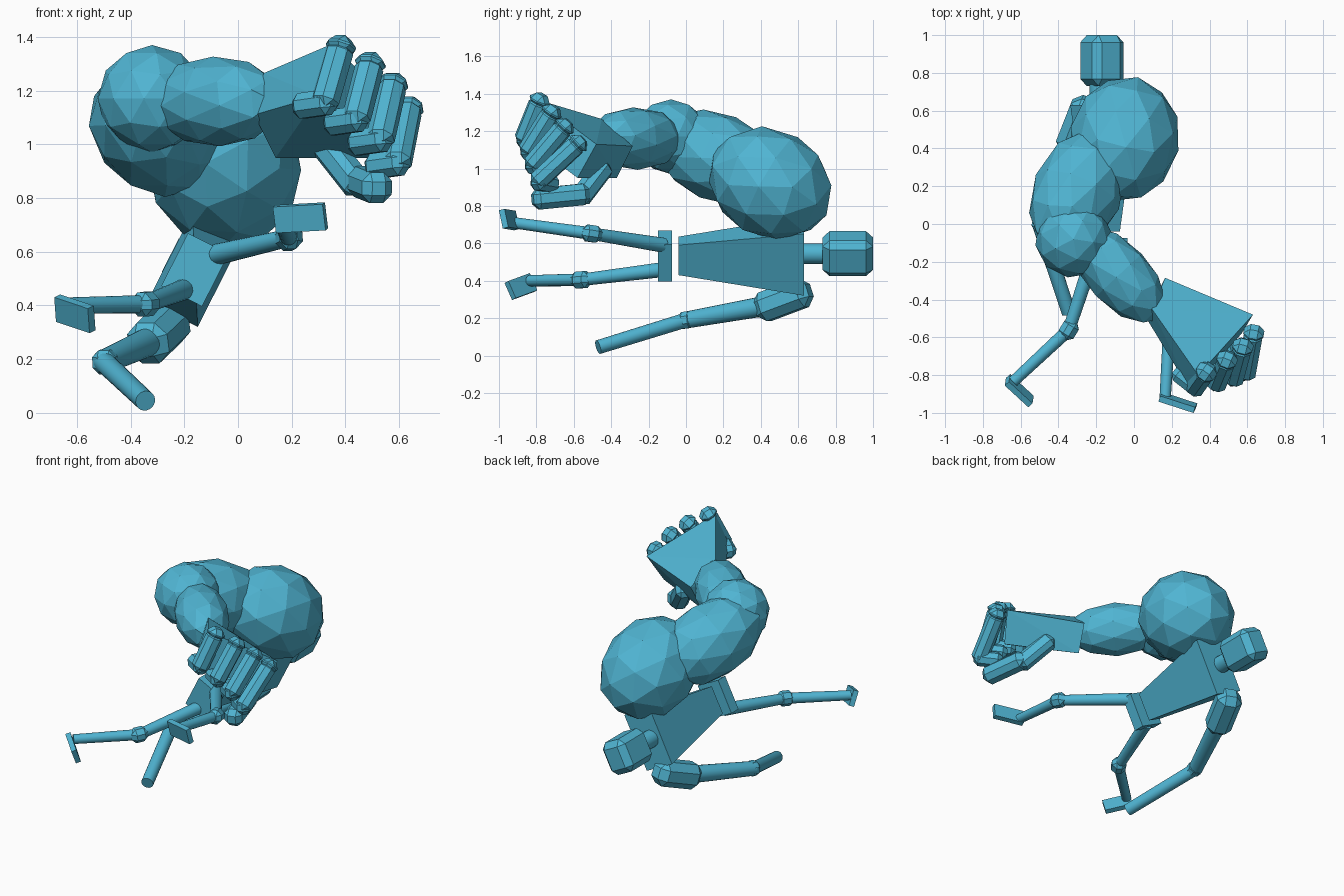
import bpy
import bmesh
import math
from mathutils import Matrix, Vector as V

if "Cube" in bpy.data.objects:
    bpy.data.objects.remove(bpy.data.objects["Cube"])

blue = bpy.data.materials.new("sky_blue")
blue.use_nodes = True
blue.diffuse_color = (0.08, 0.46, 0.65, 1)
blue.node_tree.nodes["Principled BSDF"].inputs["Base Color"].default_value = blue.diffuse_color

# Body frame: the figure lies on its side, head toward +y
SIDE = V((0.45, 0, 0.89)).normalized()
DEPTH = V((0.89, 0, -0.45)).normalized()
CORE = V((-0.16, 0, 0.533))


def finish(name, bm):
    bmesh.ops.recalc_face_normals(bm, faces=bm.faces)
    mesh = bpy.data.meshes.new(name)
    bm.to_mesh(mesh)
    bm.free()
    mesh.materials.append(blue)
    ob = bpy.data.objects.new(name, mesh)
    bpy.context.collection.objects.link(ob)
    return ob


def frame(center, axis, up):
    """Matrix with z along the axis and x as near to up as possible."""
    z = V(axis).normalized()
    x = (V(up) - z * z.dot(V(up))).normalized()
    return Matrix.Translation(center) @ Matrix((x, z.cross(x), z)).transposed().to_4x4()


def block(name, a, b, width, depth, bevel=0.0, up=(0, 0, 1)):
    """Box running from a to b, with chamfered edges if asked."""
    a, b = V(a), V(b)
    bm = bmesh.new()
    bmesh.ops.create_cube(bm, size=1)
    bmesh.ops.scale(bm, vec=(width, depth, (b - a).length), verts=bm.verts)
    if bevel:
        bmesh.ops.bevel(bm, geom=bm.edges[:], offset=bevel, segments=1,
                        affect='EDGES', clamp_overlap=True)
    bm.transform(frame((a + b) / 2, b - a, up))
    finish(name, bm)


def rod(name, a, b, r1, r2):
    a, b = V(a), V(b)
    bm = bmesh.new()
    bmesh.ops.create_cone(bm, cap_ends=True, segments=20, radius1=r1,
                          radius2=r2, depth=(b - a).length)
    bm.transform(frame((a + b) / 2, b - a, (0.1, 0, 1)))
    ob = finish(name, bm)
    bpy.ops.object.select_all(action='DESELECT')
    ob.select_set(True)
    bpy.context.view_layer.objects.active = ob
    bpy.ops.object.shade_smooth_by_angle(angle=math.radians(35))


def muscle(name, center, axis, half_length, radius):
    bm = bmesh.new()
    bmesh.ops.create_icosphere(bm, subdivisions=2, radius=1)
    bmesh.ops.scale(bm, vec=(radius, radius, half_length), verts=bm.verts)
    bm.transform(frame(center, axis, (0.1, 0.2, 1)))
    finish(name, bm)


def hull(name, points):
    bm = bmesh.new()
    for p in points:
        bm.verts.new(p)
    bmesh.ops.convex_hull(bm, input=bm.verts[:])
    bmesh.ops.dissolve_limit(bm, angle_limit=0.05, verts=bm.verts[:], edges=bm.edges[:])
    finish(name, bm)


def body_slab(name, *sections):
    """Tapered slab from (y, half side, half depth) sections."""
    hull(name, [CORE + V((0, y, 0)) + SIDE * hs * i + DEPTH * hd * j
                for y, hs, hd in sections for i in (-1, 1) for j in (-1, 1)])


# Head, neck, trunk
block("head", (-0.17, 0.73, 0.545), (-0.17, 1.0, 0.545), 0.215, 0.185, 0.038, up=SIDE)
rod("neck", (-0.18, 0.58, 0.545), (-0.18, 0.76, 0.545), 0.055, 0.055)
body_slab("torso", (-0.04, 0.09, 0.05), (0.63, 0.185, 0.105))
body_slab("pelvis", (-0.15, 0.11, 0.085), (-0.075, 0.11, 0.085))

# Slim arm
elbow = (-0.5, 0.0, 0.19)
block("slim_shoulder", (-0.24, 0.66, 0.35), (-0.35, 0.38, 0.245), 0.16, 0.16, 0.045)
rod("slim_upper_arm", (-0.32, 0.45, 0.27), elbow, 0.055, 0.045)
block("slim_elbow", (-0.485, 0.04, 0.195), (-0.505, -0.04, 0.185), 0.09, 0.09, 0.025)
rod("slim_forearm", elbow, (-0.345, -0.47, 0.045), 0.04, 0.038)


# Legs with flat feet
def leg(side, hip, knee, ankle, heel, toe, foot_up):
    hip, knee, ankle = V(hip), V(knee), V(ankle)
    along = (ankle - hip).normalized() * 0.055
    rod(side + "_thigh", hip, knee, 0.04, 0.033)
    block(side + "_knee", knee - along, knee + along, 0.09, 0.09, 0.028)
    rod(side + "_shin", knee, ankle, 0.034, 0.03)
    block(side + "_foot", heel, toe, 0.1, 0.032, up=foot_up)


leg("left", (-0.08, -0.12, 0.59), (0.19, -0.505, 0.652), (0.165, -0.92, 0.71),
    (0.14, -0.915, 0.722), (0.325, -0.975, 0.732), (0, -0.25, 1))
leg("right", (-0.2, -0.12, 0.46), (-0.345, -0.56, 0.405), (-0.64, -0.835, 0.4),
    (-0.67, -0.825, 0.39), (-0.545, -0.94, 0.348), (-0.2, -0.3, 1))

# Giant arm
muscle("giant_shoulder", (-0.05, 0.45, 0.92), (0.15, 0.8, -0.45), 0.35, 0.292)
muscle("giant_upper_arm", (-0.3, 0.17, 1.06), (-0.35, -0.85, 0.33), 0.365, 0.238)
muscle("giant_elbow", (-0.32, -0.08, 1.17), (0, 0, 1), 0.2, 0.205)
muscle("giant_forearm", (-0.08, -0.27, 1.16), (0.68, -0.73, 0), 0.32, 0.168)

# Giant palm, narrow at the wrist
hull("giant_palm", [(0.165, -0.285, 1.12), (0.095, -0.45, 1.265),
                    (0.06, -0.49, 1.11), (0.14, -0.37, 0.95),
                    (0.63, -0.48, 1.13), (0.34, -0.8, 1.37),
                    (0.3, -0.885, 1.18), (0.57, -0.58, 0.95)])

# Curled fingers, fanned in a shallow arc along the knuckle line
first_knuckle, last_knuckle = V((0.385, -0.78, 1.37)), V((0.635, -0.57, 1.14))
first_bend, last_bend = V((0.325, -0.865, 1.16)), V((0.595, -0.79, 0.935))
for i, finger in enumerate(("index", "middle", "ring", "little")):
    arc = V((0.03, -0.005, 0.015)) * math.sin(math.pi * i / 3)
    knuckle = first_knuckle.lerp(last_knuckle, i / 3) + arc
    bend = first_bend.lerp(last_bend, i / 3) + arc
    tip = bend + V((-0.11, 0.09, -0.02))
    stretch = (bend - knuckle).normalized() * 0.03
    block(finger + "_knuckle", knuckle - stretch, knuckle + stretch * 1.4,
          0.108, 0.108, 0.032)
    block(finger + "_finger", knuckle, bend + stretch, 0.1, 0.1, 0.029)
    block(finger + "_fingertip", bend + V((0.03, -0.02, 0)), tip, 0.095, 0.095, 0.028)

# Thumb
block("thumb_base", (0.31, -0.43, 1.02), (0.46, -0.575, 0.83), 0.105, 0.105, 0.027)
block("thumb_tip", (0.45, -0.52, 0.865), (0.525, -0.82, 0.835), 0.115, 0.115, 0.032)
